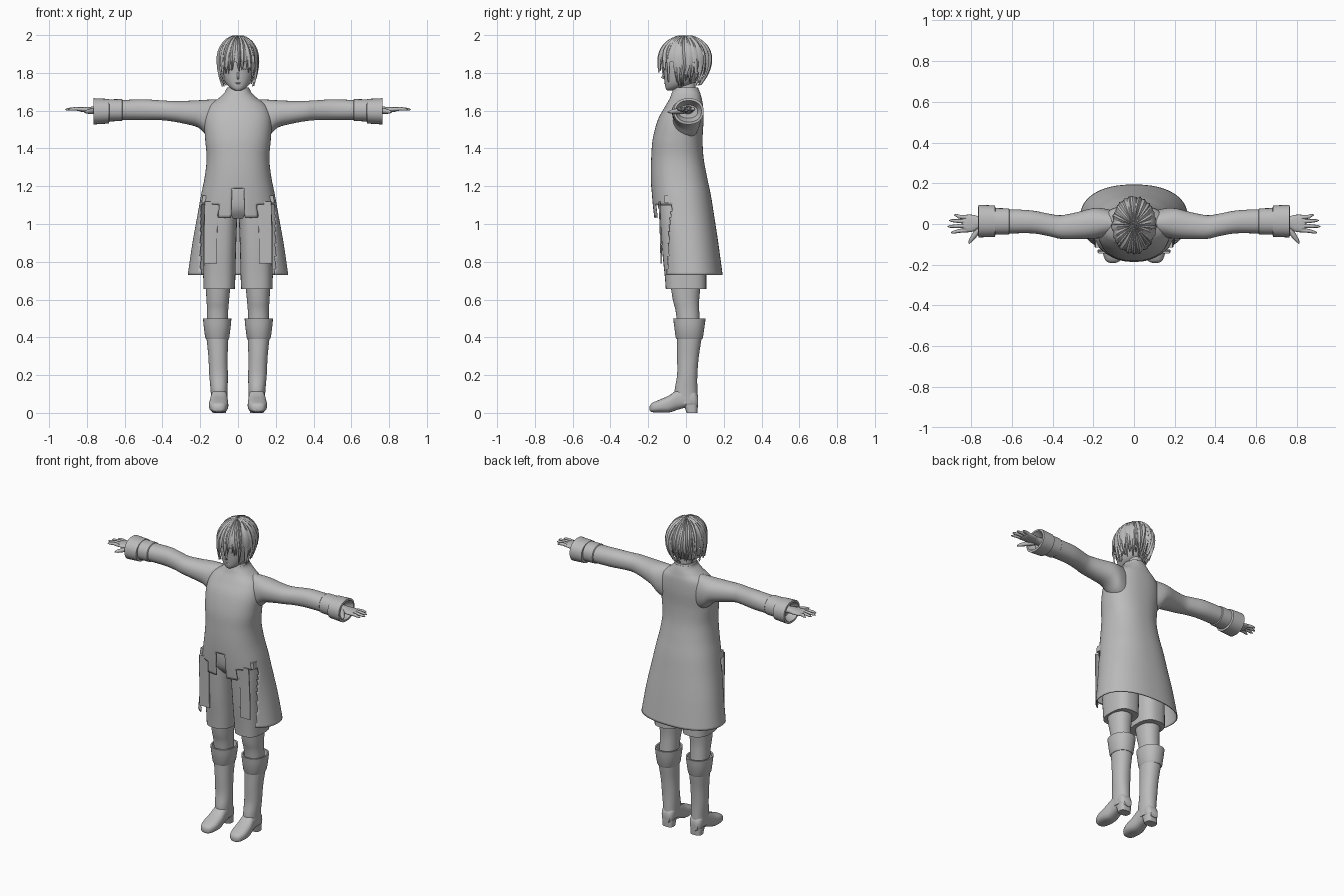
import bpy, bmesh, math, random
from mathutils import Vector

random.seed(4)
if "Cube" in bpy.data.objects:
    bpy.data.objects.remove(bpy.data.objects["Cube"])

grey = bpy.data.materials.new("plain grey")
grey.use_nodes = True
grey.diffuse_color = (0.5, 0.5, 0.5, 1)
grey.node_tree.nodes["Principled BSDF"].inputs["Base Color"].default_value = (0.5, 0.5, 0.5, 1)


def finish(ob, mirror=False, thick=0):
    bpy.context.scene.collection.objects.link(ob)
    ob.data.materials.append(grey)
    if ob.type == 'MESH':
        bpy.ops.object.select_all(action='DESELECT')
        ob.select_set(True)
        bpy.context.view_layer.objects.active = ob
        bpy.ops.object.shade_smooth_by_angle(angle=math.radians(45))
    if thick:
        m = ob.modifiers.new("thickness", 'SOLIDIFY')
        m.thickness = thick
    if mirror:
        ob.modifiers.new("mirror", 'MIRROR')
    return ob


def from_bmesh(name, bm, **kw):
    me = bpy.data.meshes.new(name)
    bm.to_mesh(me)
    bm.free()
    return finish(bpy.data.objects.new(name, me), **kw)


def dense(rings, sub):
    """Catmull-Rom smoothing of a list of section tuples."""
    out = []
    for i in range(len(rings) - 1):
        a, b, c, d = (rings[max(0, min(len(rings) - 1, i + k))] for k in (-1, 0, 1, 2))
        for s in range(sub):
            t = s / sub
            out.append([q + t / 2 * (r - p + t * (2*p - 5*q + 4*r - w + t * (3*(q - r) + w - p)))
                        for p, q, r, w in zip(a, b, c, d)])
    return out + [list(rings[-1])]


def loft(name, rings, axis='z', n=32, sub=4, power=2.2, keep=None, cap=True, **kw):
    """Section tuple: position, centre and half width, then low and high edge."""
    bm = bmesh.new()
    loops = []
    for t, c, r, lo, hi in dense(rings, sub):
        loop = []
        for k in range(n):
            co, si = math.cos(2*math.pi*k/n), math.sin(2*math.pi*k/n)
            u = c + r * math.copysign(abs(co) ** (2/power), co)
            v = (lo + hi)/2 + (hi - lo)/2 * math.copysign(abs(si) ** (2/power), si)
            loop.append(bm.verts.new({'z': (u, v, t), 'x': (t, u, v), 'y': (u, t, v)}[axis]))
        loops.append(loop)
    for a, b in zip(loops, loops[1:]):
        for k in range(n):
            bm.faces.new((a[k], a[(k+1) % n], b[(k+1) % n], b[k]))
    if cap:
        bm.faces.new(loops[0])
        bm.faces.new(loops[-1])
    bmesh.ops.recalc_face_normals(bm, faces=bm.faces)
    if keep:
        gone = [f for f in bm.faces if not keep(f.calc_center_median())]
        bmesh.ops.delete(bm, geom=gone, context='FACES')
    return from_bmesh(name, bm, **kw)


def tube(name, pts, radii, mirror=True):
    cu = bpy.data.curves.new(name, 'CURVE')
    cu.dimensions = '3D'
    cu.bevel_depth = 1
    cu.bevel_resolution = 2
    cu.use_fill_caps = True
    sp = cu.splines.new('POLY')
    sp.points.add(len(pts) - 1)
    for p, co, r in zip(sp.points, pts, radii):
        p.co = (*co, 1)
        p.radius = r
    return finish(bpy.data.objects.new(name, cu), mirror=mirror)


# Coat: one flared shell, cut open at the front below the waist
coat = [(.73, 0, .26, -.14, .188), (.9, 0, .235, -.145, .165), (1.05, 0, .208, -.165, .142),
        (1.15, 0, .19, -.175, .126), (1.25, 0, .17, -.18, .105), (1.35, 0, .16, -.178, .087),
        (1.45, 0, .168, -.17, .082), (1.55, 0, .172, -.143, .087), (1.62, 0, .15, -.105, .085),
        (1.66, 0, .1, -.082, .078), (1.69, 0, .068, -.07, .07), (1.71, 0, .058, -.062, .062)]


def on_coat(p):
    x = abs(p.x)
    if p.y > -.07 or x > .195:
        return True
    return p.z > (1.19 if x < .03 else 1.04 if x < .1 else 1.1)


loft("coat", coat, n=96, sub=8, power=2.3, keep=on_coat, cap=False, thick=-.006)


def coat_front(x, z):
    s = min(dense(coat, 8), key=lambda r: abs(r[0] - z))
    depth = max(0, 1 - abs(x / s[2]) ** 2.3) ** (1 / 2.3)
    return (x, (s[3] + s[4])/2 - (s[4] - s[3])/2 * depth - .001, z)


# Fine seams lying on the coat front
def seam(name, path):
    pts = []
    for (ax, az), (bx, bz) in zip(path, path[1:]):
        pts += [coat_front(ax + (bx - ax)*k/8, az + (bz - az)*k/8) for k in range(9)]
    tube(name, pts, [.002] * len(pts))


seam("chest_seam", [(0, 1.52), (.055, 1.52)])
seam("lapel_seam", [(.03, 1.65), (.06, 1.63), (.04, 1.59)])
seam("waist_seam", [(.05, 1.34), (.035, 1.3), (.035, 1.22), (.07, 1.22), (.07, 1.16), (.1, 1.12)])
seam("buckle_edge", [(0, 1.23), (.02, 1.21), (.06, 1.21), (.04, 1.15), (.06, 1.12)])

# Hanging front flap and side pocket tab
loft("front_flap", [(.79, .145, .035, -.135, -.126), (.95, .145, .035, -.139, -.13),
                    (1.12, .14, .036, -.145, -.136)], power=8, mirror=True)
loft("pocket_tab", [(1.11, .178, .016, -.115, -.075), (1.15, .173, .016, -.115, -.075)],
     power=8, sub=1, mirror=True)

# Shorts
loft("shorts_hips", [(1.03, 0, .12, -.11, .08), (1.08, 0, .165, -.145, .105),
                     (1.16, 0, .17, -.155, .1), (1.24, 0, .15, -.15, .08)])
loft("shorts_leg", [(.655, .1, .083, -.107, .108), (.72, .099, .085, -.112, .108),
                    (.85, .097, .086, -.125, .11), (1.0, .094, .088, -.135, .11),
                    (1.1, .088, .086, -.14, .1)], power=2.7, mirror=True)

# Knees and boots
loft("knee", [(.45, .11, .055, -.045, .075), (.54, .108, .056, -.055, .07),
              (.6, .107, .06, -.07, .07), (.7, .105, .068, -.085, .08)], mirror=True)
loft("boot_shaft", [(.05, .1, .042, -.055, .06), (.12, .1, .045, -.06, .06), (.2, .103, .049, -.047, .06),
                    (.3, .106, .051, -.047, .068), (.4, .109, .058, -.047, .083),
                    (.46, .11, .06, -.05, .085)], mirror=True)
loft("boot_cuff", [(.39, .11, .058, -.05, .085), (.4, .11, .064, -.055, .09), (.47, .11, .073, -.064, .1),
                   (.5, .11, .075, -.068, .104), (.5, .11, .066, -.058, .094), (.46, .11, .06, -.05, .085)],
     sub=1, mirror=True)
loft("boot_foot", [(-.192, .104, .012, .012, .035), (-.18, .104, .035, .004, .052),
                   (-.14, .103, .05, .002, .07), (-.09, .102, .05, .002, .092),
                   (-.04, .1, .044, .018, .125), (.01, .1, .042, .03, .13),
                   (.045, .1, .04, .025, .12), (.064, .1, .026, .03, .09)],
     axis='y', power=2.6, mirror=True)
loft("boot_heel", [(0, .1, .036, .003, .06), (.045, .1, .039, -.012, .062)], sub=1, power=3, mirror=True)

# Sleeves, cuffs and hands, sections running outward along x
loft("sleeve", [(.1, .005, .06, 1.44, 1.66), (.16, .005, .073, 1.465, 1.658), (.21, .002, .074, 1.51, 1.655),
                (.28, -.008, .066, 1.53, 1.652), (.36, -.015, .058, 1.545, 1.652),
                (.42, -.004, .055, 1.55, 1.655), (.5, .01, .056, 1.55, 1.66), (.6, .013, .059, 1.55, 1.657),
                (.7, .013, .06, 1.55, 1.655)], axis='x', mirror=True)
loft("sleeve_band", [(.61, .013, .058, 1.551, 1.656), (.615, .013, .064, 1.545, 1.661),
                     (.69, .013, .065, 1.543, 1.66)], axis='x', sub=1, mirror=True)
loft("sleeve_cuff", [(.68, .013, .06, 1.55, 1.65), (.683, .014, .077, 1.532, 1.662),
                     (.764, .014, .08, 1.527, 1.666), (.766, .014, .068, 1.54, 1.654),
                     (.72, .012, .05, 1.56, 1.63)], axis='x', sub=1, mirror=True)
loft("palm", [(.7, .01, .03, 1.58, 1.625), (.76, .008, .03, 1.588, 1.622), (.79, .004, .041, 1.59, 1.62),
              (.83, .002, .043, 1.594, 1.618), (.845, .002, .036, 1.599, 1.614)],
     axis='x', mirror=True, n=24)
for label, y, reach in (("index", -.034, .9), ("middle", -.01, .915), ("ring", .014, .908), ("little", .036, .885)):
    tube(label + "_finger", [(.825, y * .9, 1.607), (.86, y, 1.61), (reach - .012, y * 1.2, 1.607),
                             (reach, y * 1.25, 1.605)], [.011, .0095, .007, .002])
tube("thumb", [(.75, -.012, 1.6), (.78, -.05, 1.597), (.802, -.08, 1.594), (.812, -.096, 1.592)],
     [.018, .014, .01, .003])

# Neck and head
loft("neck", [(1.62, 0, .05, -.05, .06), (1.7, 0, .043, -.047, .05), (1.79, 0, .043, -.045, .055)])
loft("collar", [(1.67, 0, .078, -.076, .074), (1.7, 0, .066, -.07, .07), (1.722, 0, .058, -.064, .064),
                (1.72, 0, .05, -.056, .056), (1.68, 0, .05, -.05, .05)], sub=1)
loft("head", [(1.706, 0, .014, -.1, -.06), (1.72, 0, .04, -.108, -.02), (1.75, 0, .068, -.113, .05),
              (1.8, 0, .086, -.117, .085), (1.86, 0, .094, -.12, .105), (1.93, 0, .08, -.1, .09),
              (1.97, 0, .03, -.04, .03)])
tube("nose", [(0, -.112, 1.81), (0, -.12, 1.785), (0, -.126, 1.775), (0, -.112, 1.768)],
     [.004, .006, .006, .004], mirror=False)
tube("lips", [(0, -.112, 1.745), (.012, -.11, 1.746), (.022, -.105, 1.748)], [.004, .003, .001])
tube("eyelash", [(.02, -.115, 1.815), (.04, -.11, 1.822), (.06, -.098, 1.815)], [.002, .003, .001])
tube("ear", [(.084, -.005, 1.775), (.093, 0, 1.8), (.096, .008, 1.825)], [.008, .012, .012])

# Hair: a scalp cap under layers of tapered locks
MID = Vector((0, -.006, 1.872))
SIZE = Vector((.105, .135, .12))
bm = bmesh.new()
bmesh.ops.create_uvsphere(bm, u_segments=40, v_segments=24, radius=1)
for v in bm.verts:
    v.co = Vector(a * b for a, b in zip(v.co, SIZE)) + MID
low = [f for f in bm.faces if f.calc_center_median().z < (1.86 if f.calc_center_median().y < -.04 else 1.775)]
bmesh.ops.delete(bm, geom=low, context='FACES')
from_bmesh("hair_cap", bm)


def hair_point(angle, z, puff):
    h = (z - MID.z) / (SIZE.z * puff)
    back = (1 + math.sin(angle)) / 2
    out = math.sqrt(max(0, 1 - h*h)) if h > 0 else 1 - h*h * (.06 + .3 * back)
    return Vector((math.cos(angle) * SIZE.x * out * puff, MID.y + math.sin(angle) * SIZE.y * out * puff, z))


def lock(bm, angle, tip, width, puff, twist):
    steps, rows = 10, []
    top = MID.z + SIZE.z * puff
    for i in range(steps + 1):
        t = i / steps
        z = top - (top - tip) * t ** 1.7
        w = width * (1 - t ** 4) * (.75 + .25 * t)
        a = angle + twist * t * t
        rows.append([bm.verts.new(hair_point(a + k * w, z, puff + lift))
                     for k, lift in ((-1, -.02), (0, .035), (1, -.02))])
    for a, b in zip(rows, rows[1:]):
        for k in (0, 1):
            bm.faces.new((a[k], b[k], b[k+1], a[k+1]))


bm = bmesh.new()
for layer, (count, puff) in enumerate(((30, 1.0), (26, 1.04))):
    for i in range(count):
        angle = 2 * math.pi * (i + layer / 2) / count + random.uniform(-.06, .06)
        front = -math.sin(angle)
        tip = 1.805 if front > .6 else 1.735 if front > -.3 else 1.742
        lock(bm, angle, tip + random.uniform(-.012, .03), random.uniform(.11, .2),
             puff + random.uniform(-.01, .015), random.uniform(-.2, .2))
from_bmesh("hair_locks", bm)
